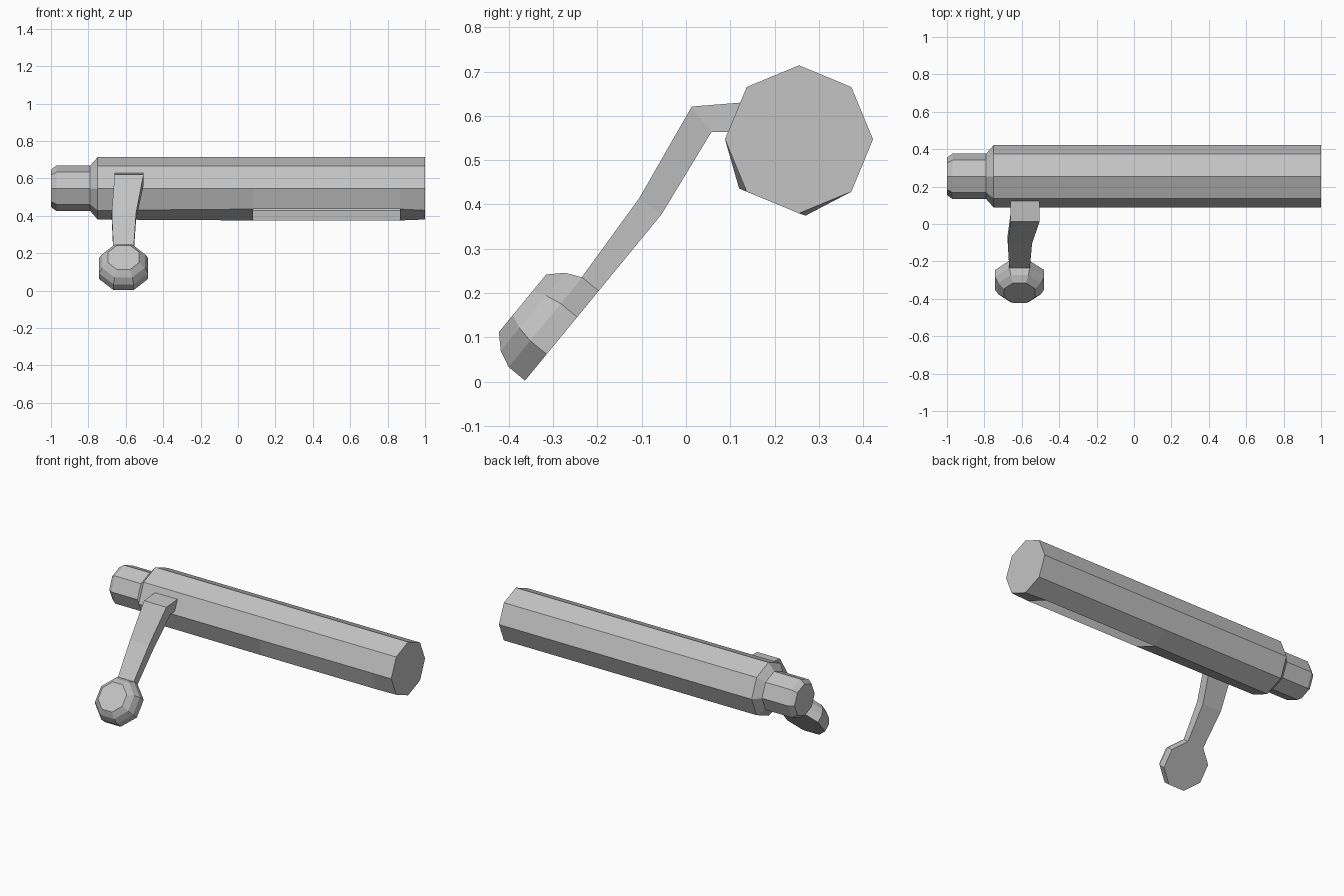
import bpy, bmesh
from math import cos, sin, pi
from mathutils import Vector

cube = bpy.data.objects.get("Cube")
if cube:
    bpy.data.objects.remove(cube, do_unlink=True)

steel = bpy.data.materials.new("grey_steel")
GREY = (0.55, 0.55, 0.55, 1)
steel.diffuse_color = GREY
steel.use_nodes = True
steel.node_tree.nodes["Principled BSDF"].inputs["Base Color"].default_value = GREY


def loft(name, rings, skip=()):
    """Skin a list of point rings, capping both ends; skip holds (ring, side) openings."""
    bm = bmesh.new()
    loops = [[bm.verts.new(p) for p in ring] for ring in rings]
    for i, (a, b) in enumerate(zip(loops, loops[1:])):
        n = len(a)
        for k in range(n):
            if (i, k) not in skip:
                j = (k + 1) % n
                bm.faces.new((a[k], a[j], b[j], b[k]))
    bm.faces.new(loops[0])
    bm.faces.new(loops[-1])
    bmesh.ops.recalc_face_normals(bm, faces=bm.faces)
    mesh = bpy.data.meshes.new(name)
    bm.to_mesh(mesh)
    bm.free()
    mesh.materials.append(steel)
    obj = bpy.data.objects.new(name, mesh)
    bpy.context.collection.objects.link(obj)
    return obj


# Bolt body: octagonal bar along x, stepped neck at its right end
CY, CZ = 0.255, 0.547
stations = [(-1, 0.1), (-0.97, 0.122), (-0.79, 0.122), (-0.75, 0.167),
            (0.08, 0.167), (0.865, 0.167), (1, 0.167)]
body = [[Vector((x, CY + r * cos(k * pi / 4), CZ + r * sin(k * pi / 4)))
         for k in range(8)] for x, r in stations]
# Slot in the lower front side, with slightly spread lips
for i in (4, 5):
    body[i][5] += Vector((0, -0.017, 0.007))
    body[i][6] += Vector((0, 0.015, -0.005))
loft("bolt_body", body, skip={(4, 5)})

# Bent handle: right x, left x, upper (y, z), lower (y, z)
sections = [(-0.66, -0.505, (0.2, 0.636), (0.2, 0.567)),
            (-0.66, -0.505, (0.013, 0.621), (0.057, 0.563)),
            (-0.675, -0.545, (-0.105, 0.415), (-0.055, 0.378)),
            (-0.667, -0.557, (-0.235, 0.236), (-0.197, 0.205))]
loft("bolt_handle", [[(x0, *up), (x1, *up), (x1, *low), (x0, *low)]
                     for x0, x1, up, low in sections])

# Domed octagonal knob, flat on its underside
center = Vector((-0.612, -0.28, 0.104))
across = Vector((1, 0, 0))
along = Vector((0, 0.635, 0.772)).normalized()
out = Vector((0, -0.772, 0.635)).normalized()
knob = []
for height, half_width in [(0, 0.131), (0.048, 0.131), (0.085, 0.114), (0.115, 0.084)]:
    r = half_width / cos(pi / 8)
    angles = [(k + 0.5) * pi / 4 for k in range(8)]
    knob.append([center + out * height + r * (across * cos(a) + along * sin(a))
                 for a in angles])
loft("handle_knob", knob)
